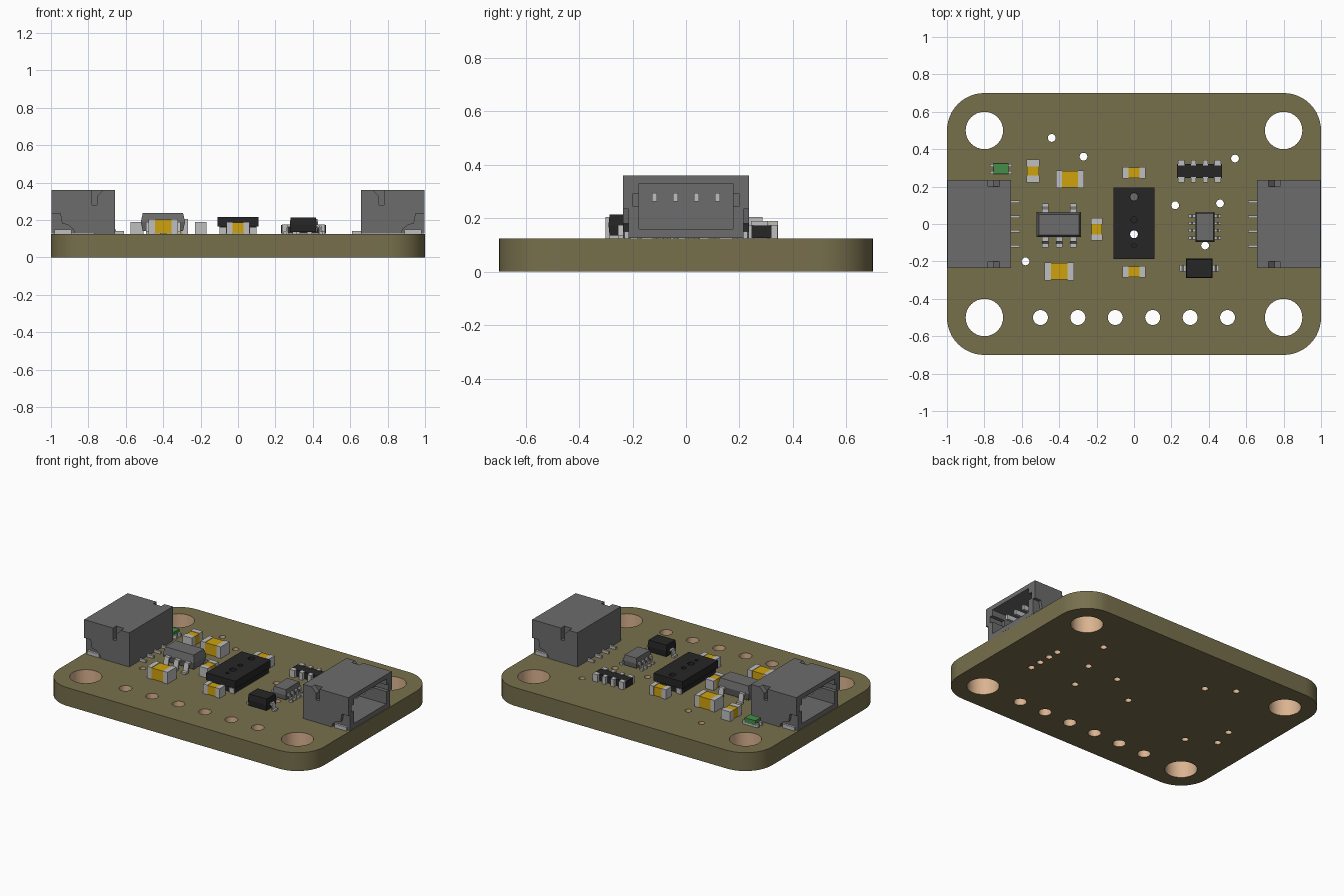
import bpy, bmesh, math
from mathutils import Vector

if "Cube" in bpy.data.objects:
    bpy.data.objects.remove(bpy.data.objects["Cube"])

T = 0.125  # board thickness


def material(name, r, g, b):
    m = bpy.data.materials.new(name)
    m.diffuse_color = (r, g, b, 1)
    m.use_nodes = True
    m.node_tree.nodes["Principled BSDF"].inputs["Base Color"].default_value = m.diffuse_color
    return m


OLIVE = material("olive_board", .185, .160, .073)
COPPER = material("copper_tan", .70, .45, .28)
GREY = material("grey_plastic", .150, .150, .150)
METAL = material("light_metal", .52, .52, .52)
GOLD = material("gold_ceramic", .62, .36, .004)
BLACK = material("black_plastic", .019, .019, .019)
GREEN = material("green_lens", .06, .27, .065)


def finish(name, bm, *mats):
    bmesh.ops.recalc_face_normals(bm, faces=bm.faces)
    me = bpy.data.meshes.new(name)
    bm.to_mesh(me)
    bm.free()
    for m in mats:
        me.materials.append(m)
    ob = bpy.data.objects.new(name, me)
    bpy.context.collection.objects.link(ob)
    return ob


def prism(bm, pts, axis, lo, hi):
    """Extrude a closed 2D outline along axis 0, 1 or 2."""
    def at(p, d):
        v = list(p)
        v.insert(axis, d)
        return bm.verts.new(v)
    a = [at(p, lo) for p in pts]
    b = [at(p, hi) for p in pts]
    bm.faces.new(a)
    bm.faces.new(b[::-1])
    for i in range(len(pts)):
        j = (i + 1) % len(pts)
        bm.faces.new((a[i], b[i], b[j], a[j]))


def boxes(name, mat, *dims):
    """One object out of boxes given as x0, x1, y0, y1, z0, z1."""
    bm = bmesh.new()
    for x0, x1, y0, y1, z0, z1 in dims:
        prism(bm, [(x0, y0), (x1, y0), (x1, y1), (x0, y1)], 2, z0, z1)
    return finish(name, bm, mat)


def bake(ob):
    """Replace an object's mesh by its evaluated one."""
    dg = bpy.context.evaluated_depsgraph_get()
    me = bpy.data.meshes.new_from_object(ob.evaluated_get(dg))
    ob.modifiers.clear()
    ob.data = me


def circle(x, y, r, n):
    return [(x + r * math.cos(2 * math.pi * i / n), y + r * math.sin(2 * math.pi * i / n)) for i in range(n)]


def plate(name, outline, holes, z0, z1, mat, wall_mat):
    """Flat plate with round holes (x, y, r); hole walls get their own material."""
    cu = bpy.data.curves.new(name, 'CURVE')
    cu.dimensions, cu.fill_mode, cu.extrude = '2D', 'BOTH', (z1 - z0) / 2
    for pts in [outline] + [circle(x, y, r, 32 if r > .03 else 16) for x, y, r in holes]:
        s = cu.splines.new('POLY')
        s.points.add(len(pts) - 1)
        for p, (x, y) in zip(s.points, pts):
            p.co = (x, y, 0, 1)
        s.use_cyclic_u = True
    tmp = bpy.data.objects.new(name + "_outline", cu)
    bpy.context.collection.objects.link(tmp)
    dg = bpy.context.evaluated_depsgraph_get()
    me = bpy.data.meshes.new_from_object(tmp.evaluated_get(dg))
    bpy.data.objects.remove(tmp)
    bm = bmesh.new()
    bm.from_mesh(me)
    bmesh.ops.remove_doubles(bm, verts=bm.verts, dist=1e-5)
    bmesh.ops.translate(bm, verts=bm.verts, vec=(0, 0, (z0 + z1) / 2))
    bm.normal_update()
    for f in bm.faces:
        c = f.calc_center_median()
        inside = any(math.hypot(c.x - x, c.y - y) < r * 1.05 for x, y, r in holes)
        f.material_index = 1 if abs(f.normal.z) < .5 and inside else 0
        f.smooth = False
    return finish(name, bm, mat, wall_mat)


def smooth(ob):
    bpy.ops.object.select_all(action='DESELECT')
    ob.select_set(True)
    bpy.context.view_layer.objects.active = ob
    bpy.ops.object.shade_smooth_by_angle(angle=math.radians(30))


# Circuit board with mounting holes, header holes and vias
outline = []
for k, (sx, sy) in enumerate([(1, 1), (-1, 1), (-1, -1), (1, -1)]):
    for i in range(13):
        a = math.pi / 2 * (k + i / 12)
        outline.append((sx * .8 + .2 * math.cos(a), sy * .5 + .2 * math.sin(a)))
holes = [(sx * .8, sy * .5, .1) for sx in (-1, 1) for sy in (-1, 1)]
holes += [(-.5 + .2 * i, -.5, .04) for i in range(6)]
vias = [(-.44, .46), (-.27, .36), (.54, .35), (.22, .1), (.46, .11), (.38, -.115), (-.58, -.2),
        (0, -.055), (-.76, -.1), (-.73, .04), (.72, -.13), (.72, -.045), (.72, .04), (.72, .12)]
holes += [(x, y, .021) for x, y in vias]
smooth(plate("circuit_board", outline, holes, 0, T, OLIVE, COPPER))

# Cable connectors: shell with open mouth, mirrored to the other end
shell = boxes("connector_shells", GREY, (.657, .998, -.235, .235, T + .002, .36))
cutters = [boxes("mouth_cutter", GREY, (.70, 1.1, -.175, .175, .16, .33)),
           boxes("key_slot_cutter", GREY, (.90, 1.1, -.2, .2, .245, .29))]
notch = [(.72, .38), (.72, .36), (.755, .325), (.755, .28), (.78, .28), (.78, .38)]
foot = [(.87, .11), (.88, .15), (.91, .175), (.94, .18), (.95, .235), (1.1, .235), (1.1, .11)]
for s in (-1, 1):
    for nm, prof, depth in (("notch_cutter", notch, .2), ("foot_cutter", foot, .215)):
        bm = bmesh.new()
        prism(bm, prof, 1, *sorted((s * depth, s * .3)))
        cutters.append(finish(nm, bm, GREY))
for c in cutters:
    m = shell.modifiers.new("cut", 'BOOLEAN')
    m.operation, m.object, m.solver = 'DIFFERENCE', c, 'EXACT'
bake(shell)
for c in cutters:
    bpy.data.objects.remove(c)
shell.modifiers.new("mirror", 'MIRROR')

# Connector contacts, rear leads and solder tabs
rows = (-.118, -.039, .039, .118)
metal = [(.69, .93, y - .009, y + .009, .262, .295) for y in rows]
metal += [(.61, .66, y - .007, y + .007, T, .142) for y in rows]
metal += [(.89, .98, *sorted((s * .214, s * .23)), T, .15) for s in (-1, 1)]
boxes("connector_contacts", METAL, *metal).modifiers.new("mirror", 'MIRROR')


# Chip capacitors: gold body between two metal end caps
def capacitor(cx, cy, length, width, cap, top, along_y=False):
    def span(a, b, w, z0, z1):
        if along_y:
            return (cx - w, cx + w, cy + a, cy + b, z0, z1)
        return (cx + a, cx + b, cy - w, cy + w, z0, z1)
    h, w = length / 2, width / 2
    boxes("capacitor_body", GOLD, span(cap - h, h - cap, w - .003, T + .002, top - .003))
    boxes("capacitor_caps", METAL, span(-h, cap - h, w, T, top), span(h - cap, h, w, T, top))


capacitor(-.54, .283, .122, .07, .036, .19, True)
capacitor(-.2, -.028, .122, .062, .033, .19, True)
capacitor(-.342, .24, .152, .094, .033, .205)
capacitor(-.4, -.253, .156, .096, .034, .205)
capacitor(0, .275, .125, .062, .032, .19)
capacitor(0, -.256, .125, .062, .032, .19)

# Indicator light: metal base and ends, green lens
boxes("indicator_base", METAL, (-.755, -.67, .265, .325, T, .14),
      *[(x, x + .03, y, y + .016, T, .15) for x in (-.77, -.682) for y in (.268, .306)])
boxes("indicator_lens", GREEN, (-.752, -.67, .266, .324, .14, .17))

# Resistor array: black slab with four pairs of wrapped terminals
boxes("resistor_array_body", BLACK, (.23, .47, .245, .32, T + .002, .172))
terminals = []
for x, w in ((.252, .018), (.318, .013), (.382, .013), (.448, .018)):
    terminals += [(x - w, x + w, .222, .252, T, .175), (x - w, x + w, .313, .343, T, .175)]
boxes("resistor_array_terminals", METAL, *terminals)


# Moulded package with tapered upper and lower halves
def package(name, x0, x1, y0, y1, z0, z1, taper, mat):
    bm = bmesh.new()
    cx, cy, hx, hy = (x0 + x1) / 2, (y0 + y1) / 2, (x1 - x0) / 2, (y1 - y0) / 2
    rings = []
    for z, t in ((z0, taper), ((z0 + z1) / 2, 0), (z1, taper)):
        rings.append([bm.verts.new((cx + a * (hx - t), cy + b * (hy - t), z))
                      for a, b in ((-1, -1), (1, -1), (1, 1), (-1, 1))])
    bm.faces.new(rings[0])
    bm.faces.new(rings[2])
    for lo, hi in zip(rings, rings[1:]):
        for i in range(4):
            j = (i + 1) % 4
            bm.faces.new((lo[i], lo[j], hi[j], hi[i]))
    finish(name, bm, mat)


# Bent leads stepping out from edge by reach; across is the axis they repeat along
def bent_leads(name, edge, sign, reach, places, width, top, across):
    t = .013
    prof = [(-.02, top), (reach * .4, top), (reach * .6, T + t), (reach, T + t),
            (reach, T), (reach * .45, T), (reach * .25, top - t), (-.02, top - t)]
    bm = bmesh.new()
    for p in places:
        prism(bm, [(edge + sign * d, z) for d, z in prof], across, p - width / 2, p + width / 2)
    finish(name, bm, METAL)


# Voltage regulator
package("regulator_body", -.52, -.283, -.07, .063, .14, .238, .011, GREY)
bent_leads("regulator_front_leads", -.07, -1, .056, (-.475, -.4, -.325), .036, .19, 0)
bent_leads("regulator_back_leads", .063, 1, .046, (-.475, -.325), .036, .19, 0)

# Level shifter chip
package("shifter_body", .328, .43, -.095, .063, .135, .205, .006, GREY)
for s, e in ((-1, .328), (1, .43)):
    bent_leads("shifter_leads", e, s, .036, (-.076, -.036, .004, .044), .016, .175, 1)

# Diode
package("diode_body", .277, .42, -.29, -.185, .135, .214, .004, BLACK)
for s, e in ((-1, .277), (1, .42)):
    bent_leads("diode_leads", e, s, .034, (-.237,), .036, .175, 1)

# Optical sensor: inset base, pads, and a cover with apertures
base = [(-.1, -.178), (.1, -.178), (.1, .187), (-.1, .187)]
cover = [(-.11, -.187), (.11, -.187), (.11, .195), (-.11, .195)]
plate("sensor_base", base, [(0, -.055, .022)], T + .003, .165, BLACK, BLACK)
plate("sensor_cover", cover, [(0, .145, .021), (0, .022, .016), (0, -.055, .022), (0, -.115, .011)],
      .165, .216, BLACK, BLACK)
bm = bmesh.new()
prism(bm, circle(0, .145, .02, 16), 2, .165, .172)
finish("sensor_emitter", bm, GREY)
boxes("sensor_pads", METAL, *[(x - .017, x + .017, y, y + .02, T, .16)
                              for x in (-.082, .082) for y in (-.184, .173)])
